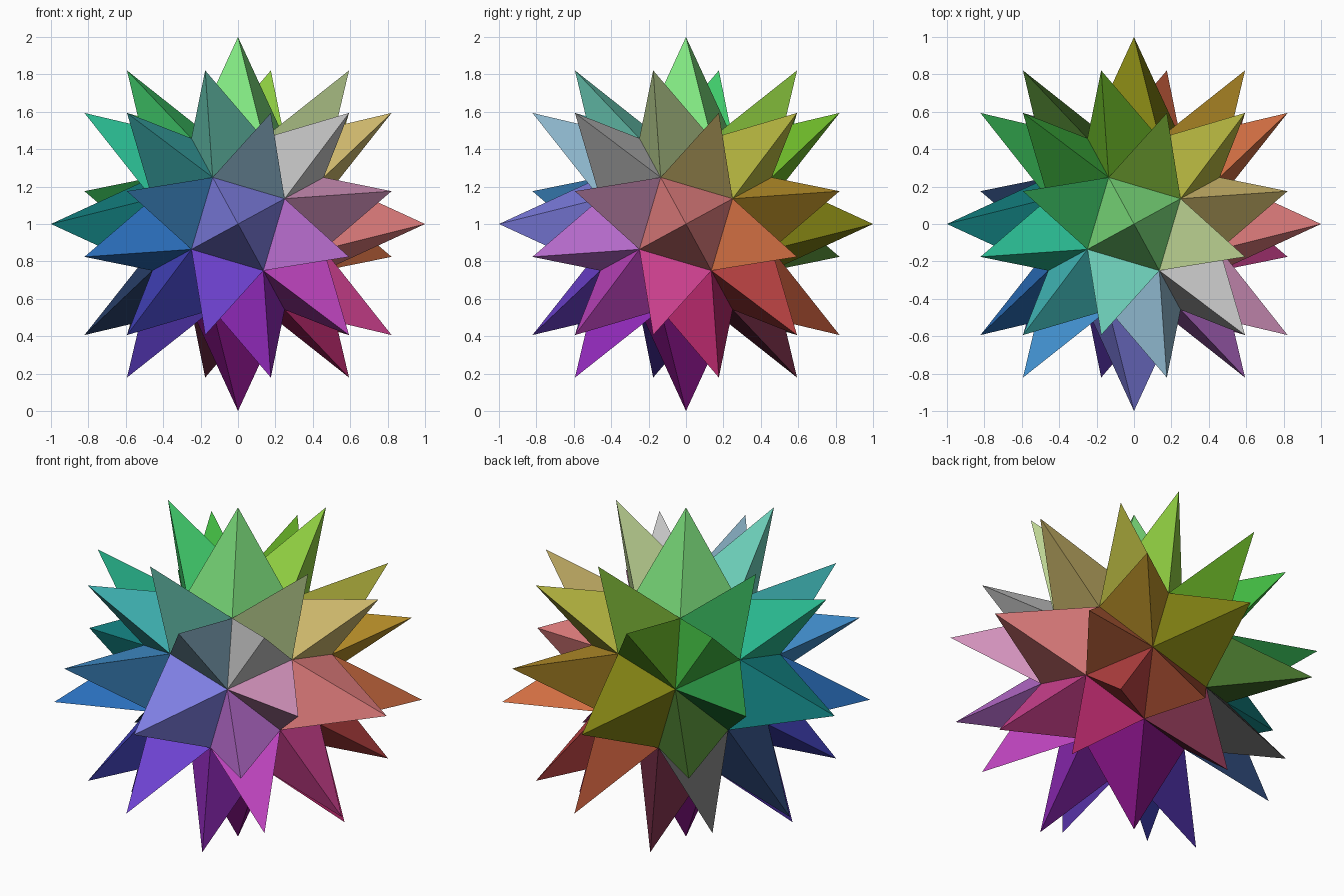
import bpy, bmesh
from itertools import permutations, product
from mathutils import Matrix, Vector

if "Cube" in bpy.data.objects:
    bpy.data.objects.remove(bpy.data.objects["Cube"])

S = 0.2492                    # snub cube scale
T = 1.839287                  # tribonacci constant
H = 1 - S * T                 # spike height, so the axis spikes reach radius 1

# Core: snub cube from the 24 cube rotations of one corner
seed = Vector((-S / T, S, S * T))
bm = bmesh.new()
for perm in permutations(range(3)):
    for signs in product((1, -1), repeat=3):
        m = Matrix([[signs[r] if c == perm[r] else 0 for c in range(3)] for r in range(3)])
        if m.determinant() > 0:
            bm.verts.new(m @ seed)
bmesh.ops.convex_hull(bm, input=bm.verts[:])
bmesh.ops.dissolve_limit(bm, angle_limit=0.05, verts=bm.verts[:], edges=bm.edges[:])
bmesh.ops.recalc_face_normals(bm, faces=bm.faces[:])

# One colour per spike, following its direction
mesh = bpy.data.meshes.new("spiked_star")
for i, f in enumerate(bm.faces):
    d = f.calc_center_median().normalized()
    mat = bpy.data.materials.new(f"spike_colour_{i}")
    rgb = [(0.5 + 0.4 * v) ** 2.2 for v in (d.x, d.z, -d.y)]
    mat.diffuse_color = (*rgb, 1)
    mat.use_nodes = True
    mat.node_tree.nodes["Principled BSDF"].inputs["Base Color"].default_value = mat.diffuse_color
    mesh.materials.append(mat)
    f.material_index = i

# Spikes: raise a pyramid on every face
bmesh.ops.poke(bm, faces=bm.faces[:], offset=H)
bmesh.ops.translate(bm, verts=bm.verts[:], vec=(0, 0, 1))
bm.to_mesh(mesh)
bm.free()
star = bpy.data.objects.new("spiked_star", mesh)
bpy.context.collection.objects.link(star)
